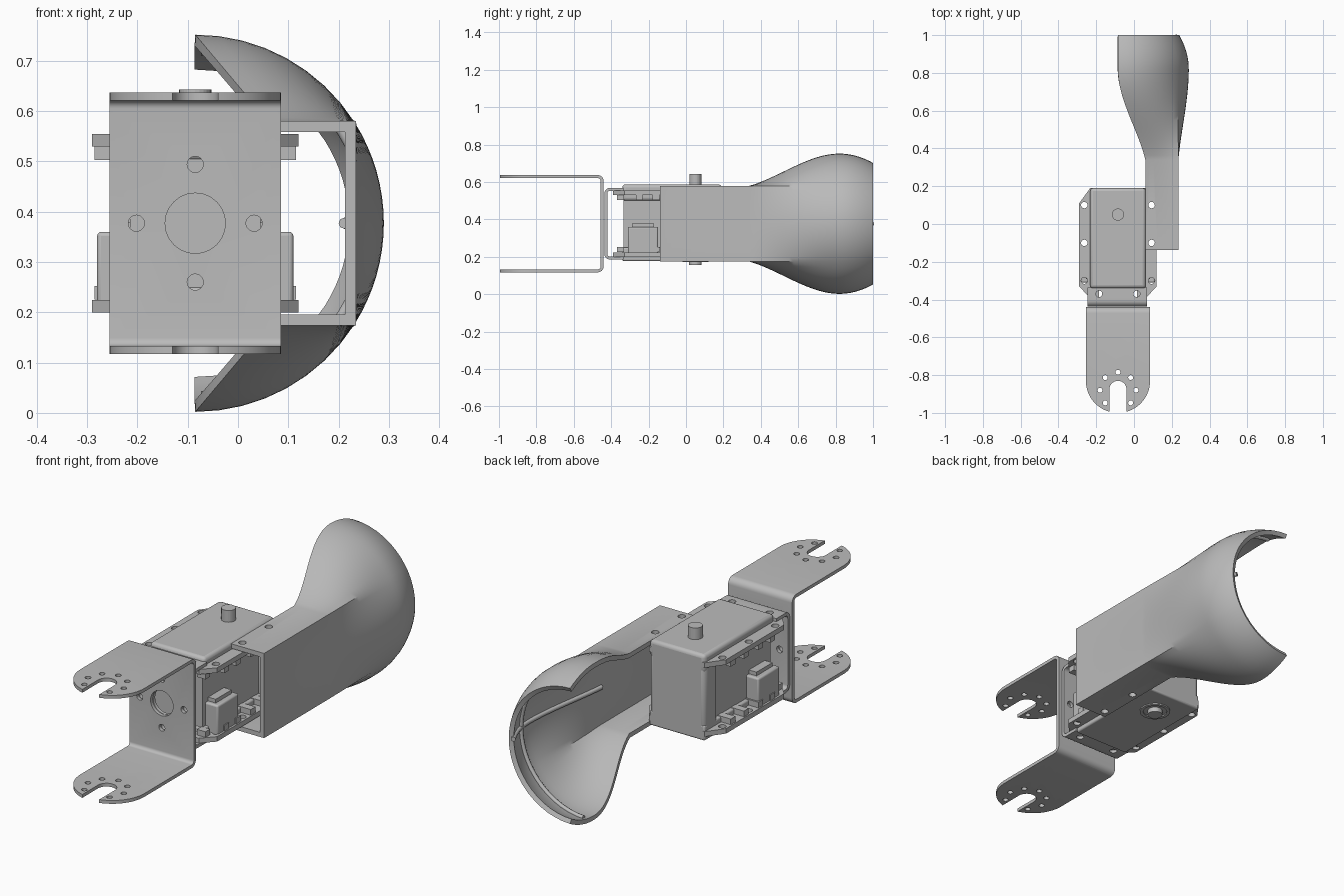
import bpy, bmesh, math
from mathutils import Matrix, Vector

if "Cube" in bpy.data.objects:
    bpy.data.objects.remove(bpy.data.objects["Cube"], do_unlink=True)

CX, CZ = -0.085, 0.377          # shared axis of servo, brackets and shell
grey = bpy.data.materials.new("plain_grey")
grey.use_nodes = True
grey.diffuse_color = (0.5, 0.5, 0.5, 1)
grey.node_tree.nodes["Principled BSDF"].inputs["Base Color"].default_value = (0.5, 0.5, 0.5, 1)


def finish(name, bm):
    bmesh.ops.recalc_face_normals(bm, faces=bm.faces)
    me = bpy.data.meshes.new(name)
    bm.to_mesh(me)
    bm.free()
    me.materials.append(grey)
    ob = bpy.data.objects.new(name, me)
    bpy.context.collection.objects.link(ob)
    return ob


def activate(ob):
    bpy.ops.object.select_all(action='DESELECT')
    ob.select_set(True)
    bpy.context.view_layer.objects.active = ob


def smooth(ob):
    activate(ob)
    bpy.ops.object.shade_smooth_by_angle(angle=math.radians(30))


def prism(name, pts, direction):
    """Extrude a closed 3D outline along a vector."""
    bm = bmesh.new()
    face = bm.faces.new([bm.verts.new(p) for p in pts])
    ext = bmesh.ops.extrude_face_region(bm, geom=[face])
    moved = [v for v in ext["geom"] if isinstance(v, bmesh.types.BMVert)]
    bmesh.ops.translate(bm, vec=Vector(direction), verts=moved)
    return finish(name, bm)


def box(name, x, y, z, bevel=0.0):
    bm = bmesh.new()
    bmesh.ops.create_cube(bm, size=1)
    for v in bm.verts:
        v.co = [r[0] + (c + 0.5) * (r[1] - r[0]) for c, r in zip(v.co, (x, y, z))]
    ob = finish(name, bm)
    if bevel:
        mod = ob.modifiers.new("rounding", 'BEVEL')
        mod.width, mod.segments = bevel, 3
        smooth(ob)
    return ob


def rods(name, spots, r, axis, a, b):
    """Cylinders at several spots, running from a to b along y or z."""
    bm = bmesh.new()
    for s in spots:
        if axis == 'Z':
            m = Matrix.Translation((s[0], s[1], (a + b) / 2))
        else:
            m = Matrix.Translation((s[0], (a + b) / 2, s[1])) @ Matrix.Rotation(math.pi / 2, 4, 'X')
        bmesh.ops.create_cone(bm, cap_ends=True, segments=24, radius1=r, radius2=r,
                              depth=b - a, matrix=m)
    return finish(name, bm)


def carve(ob, tool, op='DIFFERENCE'):
    mod = ob.modifiers.new("carve", 'BOOLEAN')
    mod.operation, mod.object, mod.solver = op, tool, 'EXACT'
    activate(ob)
    bpy.ops.object.modifier_apply(modifier=mod.name)
    bpy.data.objects.remove(tool, do_unlink=True)


def arc(cx, cy, r, a0, a1, n):
    return [(cx + r * math.cos(math.radians(a0 + (a1 - a0) * i / n)),
             cy + r * math.sin(math.radians(a0 + (a1 - a0) * i / n))) for i in range(n + 1)]


def channel(name, web, tip, half, t, x0, x1):
    """Bent sheet: a web at y=web with two arms reaching to y=tip."""
    s = 1 if web > tip else -1
    r = 2 * t
    yc = web - s * r
    quarter = [(yc + s * (u - yc), v) for u, v in arc(yc, CZ + half - r, r, 90, 0, 6)]
    inner = [(yc + s * (u - yc), v) for u, v in arc(yc, CZ + half - r, r - t, 0, 90, 6)]
    outer = [(tip, CZ + half)] + quarter
    inside = inner + [(tip, CZ + half - t)]
    flip = lambda pts: [(y, 2 * CZ - z) for y, z in reversed(pts)]
    loop = outer + flip(outer) + flip(inside) + inside[::-1]
    # order: outer top, outer bottom, inner bottom, inner top
    loop = outer + flip(outer) + [(y, 2 * CZ - z) for y, z in reversed(inside)] + inside
    return prism(name, [(x0, y, z) for y, z in loop], (x1 - x0, 0, 0))


def plate_holes():
    spots = [(CX + 0.117 * math.cos(k * math.pi / 2), CZ + 0.117 * math.sin(k * math.pi / 2))
             for k in range(4)]
    return (rods("cut", [(CX, CZ)], 0.06, 'Y', -0.5, -0.38),
            rods("cut", spots, 0.016, 'Y', -0.5, -0.38))


# Fork bracket: bent sheet with rounded, slotted arm tips
fork = channel("fork_bracket", -0.44, -1.0, 0.26, 0.016, CX - 0.17, CX + 0.17)
outline = arc(CX, -0.83, 0.17, 180, 254.7, 14) + arc(CX, -0.875, 0.045, 180, 0, 14)
outline += arc(CX, -0.83, 0.17, 285.3, 360, 14) + [(CX + 0.17, -0.4), (CX - 0.17, -0.4)]
carve(fork, prism("trim", [(x, y, 0) for x, y in outline], (0, 0, 0.8)), 'INTERSECT')
ring = [(CX + 0.095 * math.cos(math.radians(a)), -0.88 + 0.095 * math.sin(math.radians(a)))
        for a in range(-45, 226, 45)]
carve(fork, rods("cut", ring, 0.013, 'Z', 0, 0.8))
for tool in plate_holes():
    carve(fork, tool)
smooth(fork)

# Mounting bracket, back to back with the fork
mount = channel("mounting_bracket", -0.437, -0.335, 0.192, 0.016, CX - 0.16, CX + 0.155)
carve(mount, rods("cut", [(CX - 0.1, -0.37), (CX + 0.1, -0.37)], 0.017, 'Z', 0, 0.8))
for tool in plate_holes():
    carve(mount, tool)
smooth(mount)

# Servo case: narrow core, full width end and covers
box("servo_core", (CX - 0.13, CX + 0.13), (-0.335, 0.17), (0.2, 0.55))
box("servo_end", (CX - 0.147, CX + 0.147), (0.09, 0.19), (0.19, 0.575), 0.02)
box("servo_top_cover", (CX - 0.147, CX + 0.147), (-0.34, 0.19), (0.5, 0.587), 0.016)
box("servo_bottom_cover", (CX - 0.147, CX + 0.147), (-0.34, 0.19), (0.178, 0.25), 0.008)
rods("output_shaft", [(CX, 0.05)], 0.032, 'Z', 0.57, 0.643)
rods("rear_shaft", [(CX, 0.05)], 0.034, 'Z', 0.155, 0.2)
collar = rods("rear_collar", [(CX, 0.05)], 0.07, 'Z', 0.172, 0.19)
carve(collar, rods("cut", [(CX, 0.05)], 0.055, 'Z', 0.1, 0.3))

# Mounting flanges with screw holes and bosses
half = [(0.147, 0.19), (0.205, 0.11), (0.205, -0.33), (0.15, -0.39)]
shape = [(CX + x, y) for x, y in half] + [(CX - x, y) for x, y in half[::-1]]
holes = [(CX + s * 0.178, y) for s in (-1, 1) for y in (0.1, -0.1, -0.3)]
for label, z0, b0 in (("top", 0.53, 0.503), ("bottom", 0.2, 0.225)):
    flange = prism(label + "_flange", [(x, y, z0) for x, y in shape], (0, 0, 0.024))
    # clear the gap in front of the case between the side tabs
    carve(flange, box("cut", (CX - 0.1, CX + 0.1), (-0.45, -0.345), (0, 0.8)))
    carve(flange, rods("cut", holes, 0.017, 'Z', 0, 0.8))
    for s, side in ((-1, "right"), (1, "left")):
        for i, y in enumerate((0.05, -0.05, -0.16, -0.25, -0.35)):
            xs = sorted((CX + s * 0.125, CX + s * (0.2 if y > -0.3 else 0.17)))
            box(f"{label}_{side}_boss_{i}", xs, (y - 0.018, y + 0.018), (b0, b0 + 0.027))

# Cable sockets on both sides
for s, side in ((-1, "right"), (1, "left")):
    xs = sorted((CX + s * 0.12, CX + s * 0.195))
    box(side + "_socket", xs, (-0.31, -0.15), (0.21, 0.36), 0.008)
    xs = sorted((CX + s * 0.12, CX + s * 0.17))
    box(side + "_socket_cap", xs, (-0.29, -0.17), (0.35, 0.378))

# Forearm: square channel blending into a half round shell
START, MAXY, R = 0.34, 0.82, 0.375
CORNER = 32.5


def section(y):
    t = min(max((y - START) / (MAXY - START), 0), 1)
    w = 0.5 * math.sin(t * math.pi / 2) + 0.5 * t * t * (3 - 2 * t)
    r = R - 0.05 * max(0, (y - MAXY) / (1 - MAXY)) ** 2
    edge = [(0.06 + 0.175 * i / 8, 0.58) for i in range(8)]
    side = [(0.235, 0.58 - 0.406 * i / 16) for i in range(17)]
    square = edge + side + [(x, 2 * CZ - z) for x, z in edge[::-1]]
    top = arc(CX, CZ, r, 90, CORNER, 8)[:-1]
    mid = arc(CX, CZ, r, CORNER, -CORNER, 16)
    round_ = top + mid + [(x, 2 * CZ - z) for x, z in top[::-1]]
    return [(a[0] + (b[0] - a[0]) * w, a[1] + (b[1] - a[1]) * w) for a, b in zip(square, round_)]


stations = [-0.138] + [START + (1 - START) * i / 28 for i in range(29)]
bm = bmesh.new()
rows = [[bm.verts.new((x, y, z)) for x, z in section(y)] for y in stations]
for a, b in zip(rows, rows[1:]):
    for i in range(len(a) - 1):
        bm.faces.new((a[i], a[i + 1], b[i + 1], b[i]))
forearm = finish("forearm_shell", bm)
# thicken toward the open side
outward = sum(p.normal.x * p.area for p in forearm.data.polygons) > 0
wall = forearm.modifiers.new("wall", 'SOLIDIFY')
wall.thickness, wall.use_even_offset = 0.022, True
wall.offset = -1 if outward else 1
activate(forearm)
bpy.ops.object.modifier_apply(modifier="wall")
carve(forearm, rods("cut", [(0.093, 0.1), (0.093, -0.1)], 0.017, 'Z', 0, 0.8))
smooth(forearm)


def rib(name, pts):
    cu = bpy.data.curves.new(name, 'CURVE')
    cu.dimensions, cu.bevel_depth, cu.bevel_resolution = '3D', 0.011, 2
    cu.use_fill_caps = True
    sp = cu.splines.new('POLY')
    sp.points.add(len(pts) - 1)
    for p, co in zip(sp.points, pts):
        p.co = (*co, 1)
    cu.materials.append(grey)
    bpy.context.collection.objects.link(bpy.data.objects.new(name, cu))


# Stiffening ribs inside the shell
rib("long_rib", [(section(y)[16][0] - 0.024, y, CZ) for y in stations[1:]])
rib("hoop_rib", [(x, 0.88, z) for x, z in arc(CX, CZ, R - 0.03, 88, -88, 32)])
